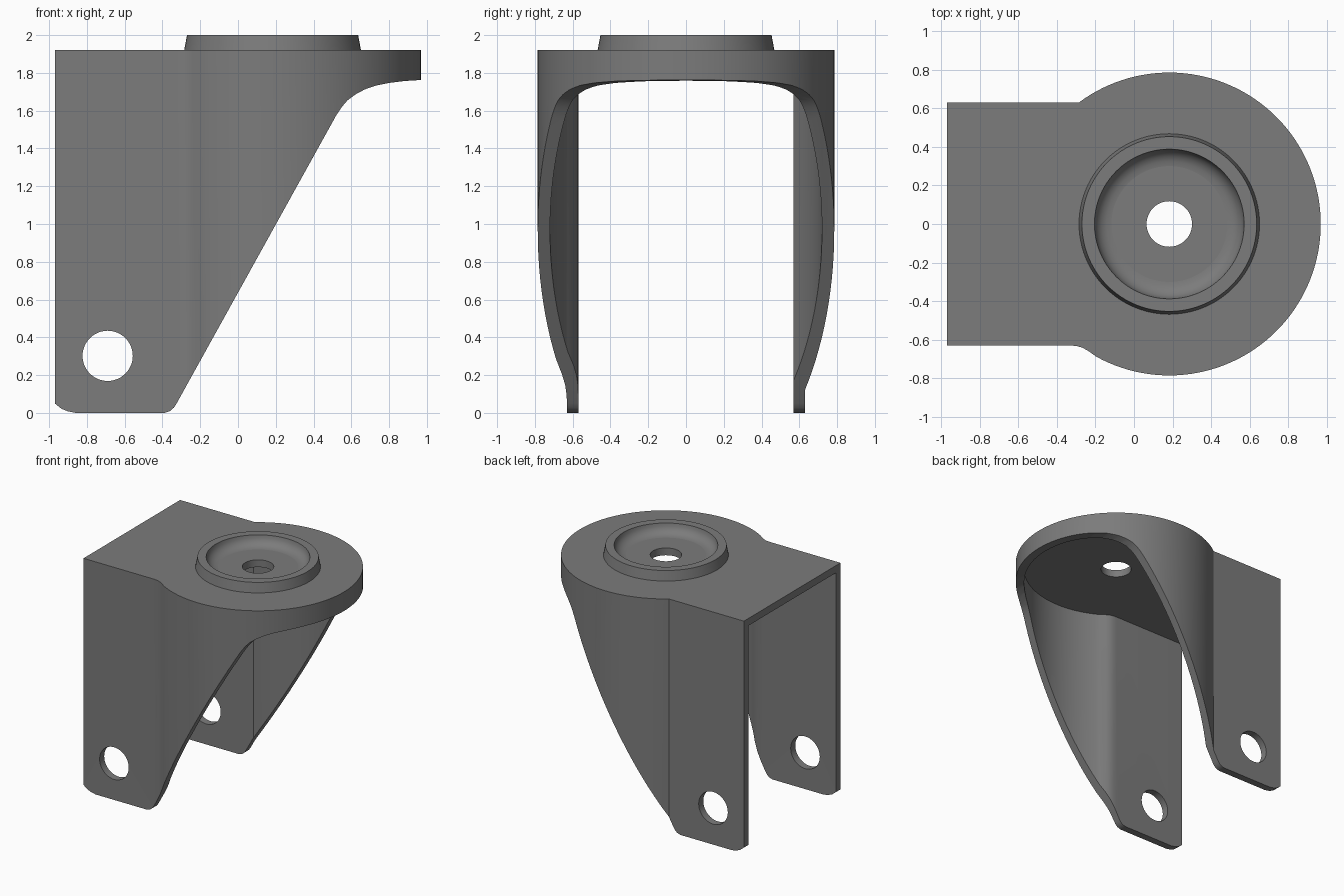
import bpy, bmesh
from math import cos, sin, pi, acos, sqrt
from mathutils import Vector

if "Cube" in bpy.data.objects:
    bpy.data.objects.remove(bpy.data.objects["Cube"])

CX, R, WALL = 0.183, 0.785, 0.065
BACK, HALF = -0.97, 0.63

# Dark grey finish
grey = bpy.data.materials.new("dark_grey")
grey.diffuse_color = (0.2, 0.2, 0.2, 1)
grey.use_nodes = True
grey.node_tree.nodes["Principled BSDF"].inputs["Base Color"].default_value = grey.diffuse_color


def prism(name, pts, axis, lo, hi):
    """Extrude a 2D outline along z (pts = x,y) or along y (pts = x,z)."""
    bm = bmesh.new()
    to3d = (lambda p: (p[0], p[1], lo)) if axis == 'z' else (lambda p: (p[0], lo, p[1]))
    face = bm.faces.new([bm.verts.new(to3d(p)) for p in pts])
    out = bmesh.ops.extrude_face_region(bm, geom=[face])
    step = Vector((0, 0, hi - lo)) if axis == 'z' else Vector((0, hi - lo, 0))
    bmesh.ops.translate(bm, vec=step, verts=[g for g in out['geom'] if isinstance(g, bmesh.types.BMVert)])
    bmesh.ops.recalc_face_normals(bm, faces=bm.faces)
    return finish(name, bm)


def finish(name, bm):
    me = bpy.data.meshes.new(name)
    bm.to_mesh(me)
    bm.free()
    me.materials.append(grey)
    ob = bpy.data.objects.new(name, me)
    bpy.context.collection.objects.link(ob)
    return ob


def arc(cx, cy, r, a0, a1, n):
    return [(cx + r * cos(a0 + (a1 - a0) * i / n), cy + r * sin(a0 + (a1 - a0) * i / n)) for i in range(n + 1)]


def boolean(target, cutter, op):
    mod = target.modifiers.new(op, 'BOOLEAN')
    mod.operation, mod.object, mod.solver = op, cutter, 'EXACT'
    bpy.context.view_layer.objects.active = target
    bpy.ops.object.modifier_apply(modifier=mod.name)
    bpy.data.objects.remove(cutter)


def smooth(ob, angle):
    bpy.ops.object.select_all(action='DESELECT')
    ob.select_set(True)
    bpy.context.view_layer.objects.active = ob
    bpy.ops.object.shade_smooth_by_angle(angle=angle)


def keyhole(r, half, back):
    """Round front joined to a straight tail; the -y corner gets a small blend."""
    a = acos(-sqrt(r * r - half * half) / r)
    x0 = CX + r * cos(a)
    front = [p for p in arc(CX, 0, r, -a, a, 96) if p[1] > 0 or p[0] > x0 + 0.075]
    blend = [(x0 - 0.045, -half), (x0 - 0.015, -half - 0.002),
             (x0 + 0.015, -half - 0.010), (x0 + 0.045, -half - 0.026)]
    return [(back, -half)] + blend + front + [(back, half)]


# Outer body
fork = prism("fork_body", keyhole(R, HALF, BACK), 'z', 0, 1.92)

# Hollow inside, open at the back and below
boolean(fork, prism("hollow", keyhole(R - WALL, HALF - 0.06, -1.2), 'z', -0.2, 1.86), 'DIFFERENCE')

# Side profile: slanted legs sweeping up to the front skirt
side = [(-1.1, 2.1), (1.1, 2.1), (1.1, 1.765), (0.96, 1.762), (0.88, 1.757), (0.80, 1.747), (0.73, 1.733),
        (0.67, 1.712), (0.62, 1.685), (0.58, 1.655), (0.55, 1.62), (0.52, 1.575),
        (-0.325, 0.05), (-0.34, 0.027), (-0.36, 0.01), (-0.39, 0.0),
        (-0.86, 0.0), (-0.90, 0.008), (-0.935, 0.022), (-0.97, 0.05), (-1.1, 0.16)]
boolean(fork, prism("side_profile", side, 'y', -1, 1), 'INTERSECT')

# Axle holes through both legs, stem hole through the plate
boolean(fork, prism("axle_hole", arc(-0.69, 0.302, 0.133, 0, 2 * pi, 48)[:-1], 'y', -1, 1), 'DIFFERENCE')
boolean(fork, prism("stem_hole", arc(CX, 0, 0.118, 0, 2 * pi, 48)[:-1], 'z', 1.7, 2.1), 'DIFFERENCE')
smooth(fork, 0.5)

# Raised bearing seat ring with a dished inside
profile = [(0.468, 1.92), (0.453, 2.0), (0.388, 2.0), (0.383, 1.975), (0.37, 1.952),
           (0.35, 1.934), (0.325, 1.923), (0.30, 1.92)]
bm = bmesh.new()
n = 96
rings = [[bm.verts.new((CX + r * cos(2 * pi * i / n), r * sin(2 * pi * i / n), z)) for i in range(n)]
         for r, z in profile]
for a, b in zip(rings, rings[1:]):
    for i in range(n):
        j = (i + 1) % n
        bm.faces.new((a[i], a[j], b[j], b[i]))
smooth(finish("bearing_seat", bm), 0.6)
